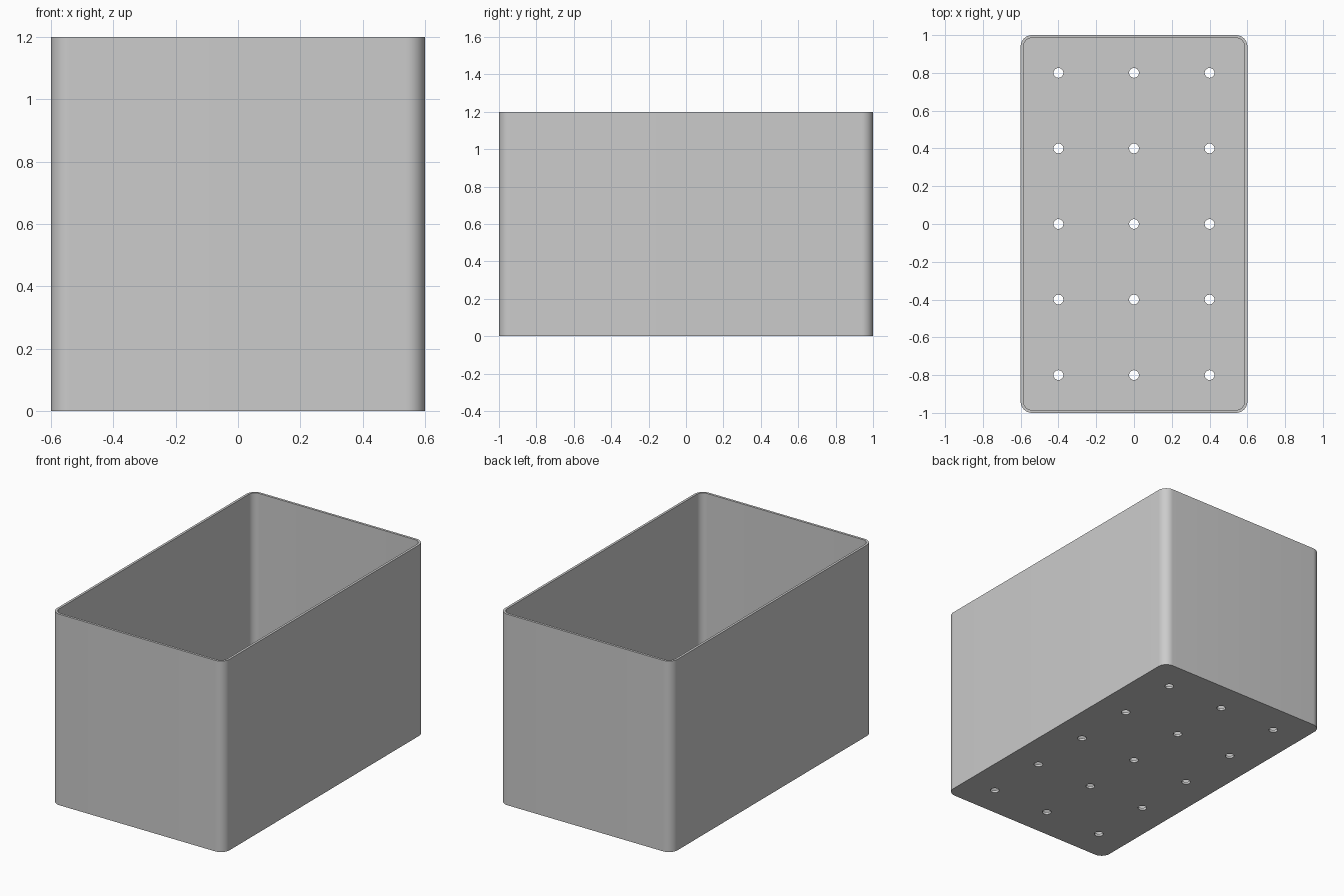
import bpy, bmesh, math

if "Cube" in bpy.data.objects:
    bpy.data.objects.remove(bpy.data.objects["Cube"])

W, D, H = 1.2, 2.0, 1.2      # outer size
WALL, FLOOR = 0.015, 0.015   # thicknesses
RADIUS, HOLE = 0.06, 0.026   # corner and drain hole radii
SEG = 12                     # segments per corner


def rounded_loop(bm, inset, z):
    """Ring of vertices around a rounded rectangle."""
    r, hx, hy = RADIUS - inset, W / 2 - RADIUS, D / 2 - RADIUS
    ring = []
    for q, (sx, sy) in enumerate([(1, 1), (-1, 1), (-1, -1), (1, -1)]):
        for i in range(SEG + 1):
            a = math.pi / 2 * (q + i / SEG)
            ring.append(bm.verts.new((sx * hx + r * math.cos(a), sy * hy + r * math.sin(a), z)))
    return ring


def finish(bm, name):
    bmesh.ops.recalc_face_normals(bm, faces=bm.faces)
    mesh = bpy.data.meshes.new(name)
    bm.to_mesh(mesh)
    bm.free()
    obj = bpy.data.objects.new(name, mesh)
    bpy.context.collection.objects.link(obj)
    return obj


grey = bpy.data.materials.new("light_grey")
grey.diffuse_color = (0.6, 0.6, 0.6, 1)
grey.use_nodes = True
grey.node_tree.nodes["Principled BSDF"].inputs["Base Color"].default_value = grey.diffuse_color

# Open box: outer wall, rim, inner wall, floor
bm = bmesh.new()
rings = [rounded_loop(bm, *p) for p in [(0, 0), (0, H), (WALL, H), (WALL, FLOOR)]]
for a, b in zip(rings, rings[1:]):
    for i in range(len(a)):
        j = (i + 1) % len(a)
        bm.faces.new((a[i], a[j], b[j], b[i]))
bm.faces.new(rings[0])
bm.faces.new(rings[-1])
box = finish(bm, "planter_box")
box.data.materials.append(grey)

# Grid of drain hole cutters
bm = bmesh.new()
for x in (-0.4, 0, 0.4):
    for y in (-0.8, -0.4, 0, 0.4, 0.8):
        new = bmesh.ops.create_cone(bm, cap_ends=True, segments=24, radius1=HOLE,
                                    radius2=HOLE, depth=0.2)["verts"]
        bmesh.ops.translate(bm, verts=new, vec=(x, y, 0))
cutter = finish(bm, "drain_hole_cutter")
cutter.data.materials.append(grey)
cutter.hide_render = True

# Cut the holes through the floor
mod = box.modifiers.new("drain_holes", 'BOOLEAN')
mod.operation = 'DIFFERENCE'
mod.solver = 'EXACT'
mod.object = cutter
bpy.context.view_layer.objects.active = box
box.select_set(True)
bpy.ops.object.modifier_apply(modifier=mod.name)
bpy.data.objects.remove(cutter)
bpy.ops.object.shade_smooth_by_angle(angle=math.radians(30))
